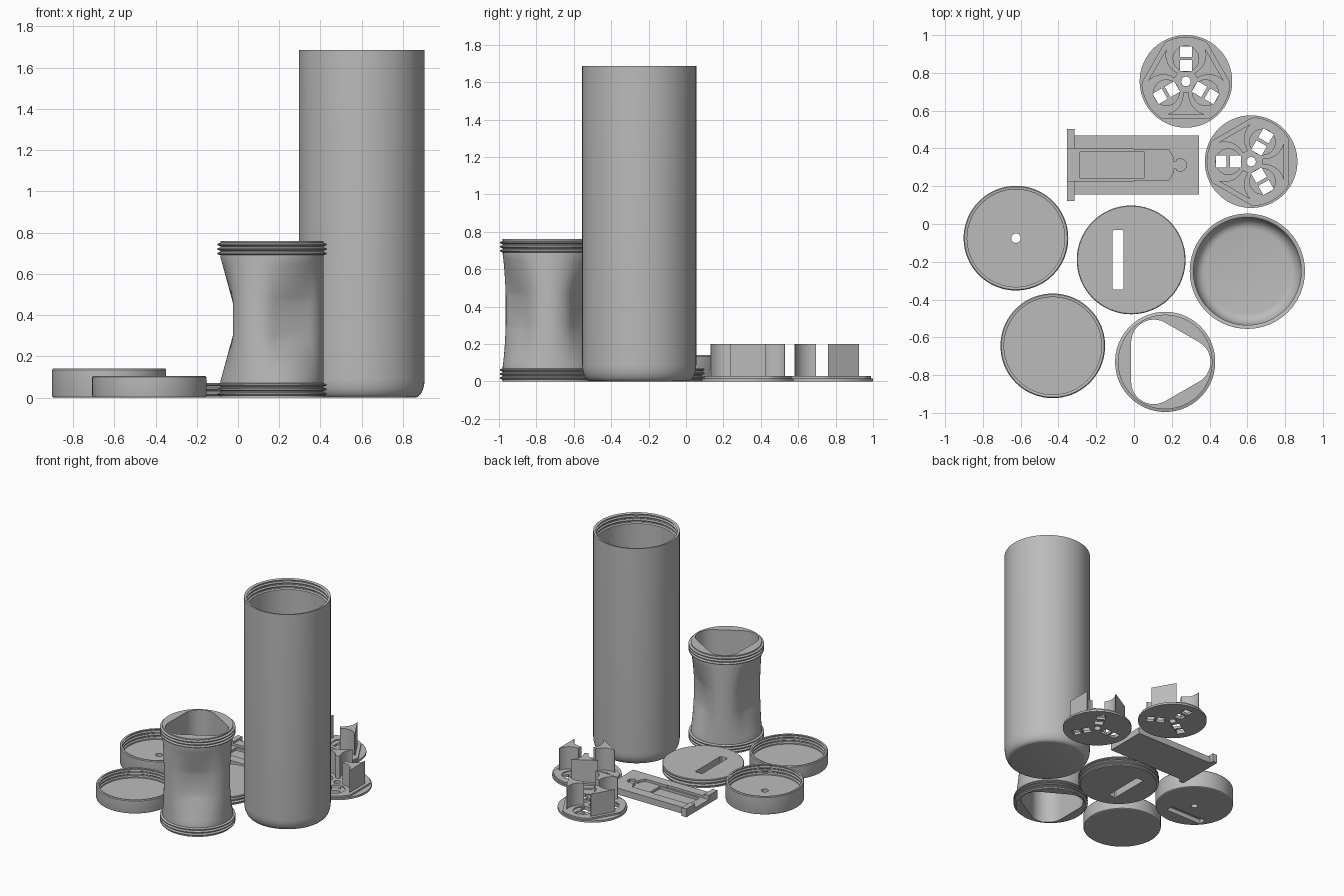
import bpy, bmesh
from math import sin, cos, pi, radians, sqrt, atan2
from mathutils import Matrix

cube = bpy.data.objects.get("Cube")
if cube:
    bpy.data.objects.remove(cube)

grey = bpy.data.materials.new("plain grey")
grey.use_nodes = True
grey.diffuse_color = (0.5, 0.5, 0.5, 1)
grey.node_tree.nodes["Principled BSDF"].inputs["Base Color"].default_value = (0.5, 0.5, 0.5, 1)
N = 96


def finish(name, bm, centre=(0, 0)):
    bmesh.ops.remove_doubles(bm, verts=bm.verts, dist=1e-5)
    bmesh.ops.recalc_face_normals(bm, faces=bm.faces)
    mesh = bpy.data.meshes.new(name)
    bm.to_mesh(mesh)
    bm.free()
    mesh.materials.append(grey)
    obj = bpy.data.objects.new(name, mesh)
    obj.location = (*centre, 0)
    bpy.context.collection.objects.link(obj)
    return obj


def loft(name, rings, centre, wrap=False):
    """Skin rings of (radius, z); a radius may be a function of the angle."""
    bm = bmesh.new()
    loops = []
    for r, z in rings:
        loop = []
        for i in range(N):
            a = 2 * pi * i / N
            d = r(a) if callable(r) else r
            loop.append(bm.verts.new((d * cos(a), d * sin(a), z)))
        loops.append(loop)
    pairs = list(zip(loops, loops[1:]))
    if wrap:
        pairs.append((loops[-1], loops[0]))
    else:
        bm.faces.new(loops[0])
        bm.faces.new(loops[-1])
    for lo, hi in pairs:
        for i in range(N):
            j = (i + 1) % N
            bm.faces.new((lo[i], lo[j], hi[j], hi[i]))
    return finish(name, bm, centre)


def prism(name, pts, z0, z1, centre=(0, 0), turn=0):
    bm = bmesh.new()
    face = bm.faces.new([bm.verts.new((x, y, z0)) for x, y in pts])
    top = bmesh.ops.extrude_face_region(bm, geom=[face])["geom"]
    bmesh.ops.translate(bm, vec=(0, 0, z1 - z0),
                        verts=[v for v in top if isinstance(v, bmesh.types.BMVert)])
    bm.transform(Matrix.Rotation(turn, 4, "Z"))
    return finish(name, bm, centre)


def rect(x0, x1, y0, y1):
    return [(x0, y0), (x1, y0), (x1, y1), (x0, y1)]


def disc(r, x=0, y=0, n=32):
    return [(x + r * cos(2 * pi * i / n), y + r * sin(2 * pi * i / n)) for i in range(n)]


def select(*objs):
    bpy.ops.object.select_all(action="DESELECT")
    for o in objs:
        o.select_set(True)
    bpy.context.view_layer.objects.active = objs[0]


def cut(obj, *cutters):
    for c in cutters:
        c.hide_render = True
        mod = obj.modifiers.new("cut", "BOOLEAN")
        mod.operation, mod.solver, mod.object = "DIFFERENCE", "EXACT", c
        select(obj)
        bpy.ops.object.modifier_apply(modifier=mod.name)
        bpy.data.objects.remove(c)


def thread(z0, z1, r, crest, turns=3):
    """Ridges between z0 and z1, from root radius r out to the crest."""
    p = (z1 - z0) / turns
    out = []
    for i in range(turns):
        z = z0 + i * p
        out += [(r, z), (r, z + p * 0.2), (crest, z + p * 0.45), (crest, z + p * 0.75), (r, z + p)]
    return out


def round_triangle(apothem, tip):
    """Polar radius of a triangle with rounded corners, one of them on +x."""
    r = 2 * apothem - tip
    c = 2 * (apothem - r)
    edge = atan2(r * sin(pi / 3), c + r * cos(pi / 3))

    def radius(a):
        t = abs((a + pi / 3) % (2 * pi / 3) - pi / 3)
        if t < edge:
            return c * cos(t) + sqrt(r * r - (c * sin(t)) ** 2)
        return apothem / cos(pi / 3 - t)
    return radius


def mix(f, r, t):
    return lambda a: f(a) * (1 - t) + r * t


# tall container with rounded foot and internal thread
foot = [(0.26 + 0.045 * sin(t * pi / 12), 0.09 * (1 - cos(t * pi / 12))) for t in range(7)]
bowl = [(0.225 + 0.06 * sin(t * pi / 12), 0.02 + 0.08 * (1 - cos(t * pi / 12))) for t in range(7)]
loft("tall_container", foot + [(0.305, 1.685), (0.294, 1.685)]
     + thread(1.6, 1.68, 0.285, 0.295)[::-1] + bowl[::-1], (0.6, -0.25))

# waisted spool with threaded ends
hole, waist = round_triangle(0.18, 0.24), round_triangle(0.19, 0.25)
half = [(hole, 0), (0.25, 0)] + thread(0.005, 0.07, 0.25, 0.265)
half += [(mix(waist, 0.25, t), 0.3 - 0.22 * t) for t in (1, 0.85, 0.6, 0.35, 0.12, 0)]
loft("waisted_spool", half + [(r, 0.76 - z) for r, z in half[::-1]], (0.165, -0.73), wrap=True)


# threaded lids
def lid(name, centre, height, floor):
    return loft(name, [(0.27, 0), (0.275, 0.003), (0.277, 0.01), (0.277, height - 0.006),
                       (0.272, height), (0.263, height)]
                + thread(floor + 0.005, height - 0.002, 0.258, 0.267)[::-1] + [(0.258, floor)], centre)


vented = lid("vented_lid", (-0.625, -0.075), 0.14, 0.06)
cut(vented, prism("hole_cutter", disc(0.025), -0.1, 0.3, (-0.625, -0.075)),
    prism("groove_cutter", rect(-0.195, 0.115, -0.17, -0.11), -0.1, 0.035, (-0.625, -0.075)))
plain = lid("plain_lid", (-0.43, -0.645), 0.105, 0.03)

# threaded plug with slot
plug = loft("slotted_plug", [(0.275, 0)] + thread(0.003, 0.055, 0.275, 0.288, 2)
            + [(0.288, 0.06), (0.288, 0.066), (0.284, 0.07)], (-0.015, -0.19))
slot = [(-0.1, -0.15), (-0.093, -0.157), (-0.047, -0.157), (-0.04, -0.15),
        (-0.04, 0.15), (-0.047, 0.157), (-0.093, 0.157), (-0.1, 0.15)]
cut(plug, prism("slot_cutter", slot, -0.1, 0.2, (-0.015, -0.19)))

# flat tray with stepped channel, keyhole end and pocket
mid = (0, 0.3125)
side = [(-0.4, 0.085), (0, 0.085), (0, 0.079), (0.185, 0.079), (0.208, 0.04), (0.208, 0.018), (0.226, 0.018)]
side += [(0.245 + 0.034 * cos(a), 0.034 * sin(a)) for a in (2.2, 1.6, 1, 0.4)]
channel = side + [(x, -y) for x, y in side[::-1]]
for name, outline, height in (("tray", rect(-0.315, 0.345, -0.157, 0.157), 0.05),
                              ("tray_end_flange", rect(-0.355, -0.315, -0.19, 0.19), 0.065)):
    part = prism(name, outline, 0, height, mid)
    cut(part, prism("channel_cutter", channel, 0.032, 0.2, mid))
    if name == "tray":
        cut(part, prism("pocket_cutter", rect(-0.285, 0.055, -0.07, 0.07), 0.012, 0.2, mid))


# cell holders: round plate, raised deck, three seats and three dividers
def holder(name, centre, turn):
    def deck(a):
        t = (a - turn + pi / 3) % (2 * pi / 3) - pi / 3
        return min(0.235, 0.2 / cos(t))
    base = loft(name, [(0.245, 0), (0.245, 0.015), (deck, 0.015), (deck, 0.028)], centre)
    cut(base, prism("centre_cutter", disc(0.025), -0.1, 0.1, centre))
    curve = [(0.07 + 0.105 * sin(t), 0.121 - 0.105 * cos(t))
             for t in [i * radians(75) / 10 for i in range(11)]]
    fin = [(0.06, 0.016)] + curve + [(0.175, 0.095)]
    fin += [(x, -y) for x, y in fin[::-1]]
    for k in range(3):
        a = turn + k * 2 * pi / 3
        seat = a + pi / 3
        cut(base, prism("seat_cutter", disc(0.068, 0.12), 0.02, 0.1, centre, seat),
            prism("inner_window_cutter", rect(0.054, 0.112, -0.032, 0.032), -0.1, 0.1, centre, seat),
            prism("outer_window_cutter", rect(0.13, 0.186, -0.032, 0.032), -0.1, 0.1, centre, seat))
        prism(f"{name}_divider_{k + 1}", fin, 0.02, 0.2, centre, a)


holder("rear_cell_holder", (0.275, 0.755), -pi / 2)
holder("side_cell_holder", (0.62, 0.33), 0)

# smooth round walls, sharp edges
meshes = [o for o in bpy.context.scene.objects if o.type == "MESH"]
select(*meshes)
bpy.ops.object.shade_smooth_by_angle(angle=radians(30))
